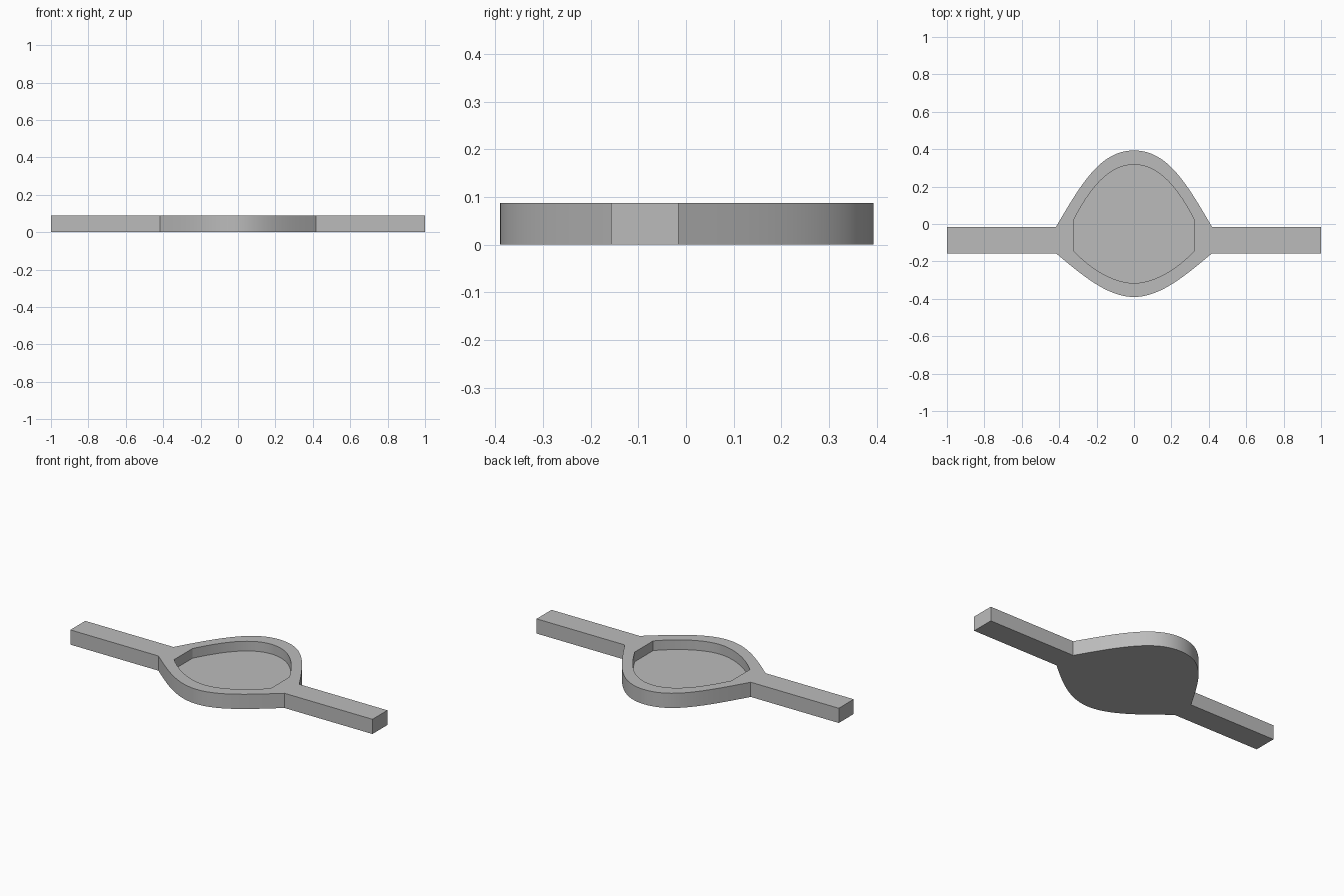
import bpy
import bmesh
from mathutils import Vector
from mathutils.geometry import interpolate_bezier

HEIGHT = 0.088
FLOOR = 0.03

if "Cube" in bpy.data.objects:
    bpy.data.objects.remove(bpy.data.objects["Cube"])

grey = bpy.data.materials.new("plain grey")
grey.use_nodes = True
colour = (0.5, 0.5, 0.5, 1)
grey.diffuse_color = colour
grey.node_tree.nodes["Principled BSDF"].inputs["Base Color"].default_value = colour


def arc(*handles):
    """Bezier arc in the plan, from the side to the centre line."""
    return interpolate_bezier(*[Vector((x, y, 0)) for x, y in handles], 20)


def mirrored(half):
    """Close a right-hand half outline (front centre to back centre)."""
    return half + [Vector((-p.x, p.y, 0)) for p in reversed(half[1:-1])]


def prism(name, outline, bottom, top):
    bm = bmesh.new()
    base = bm.faces.new([bm.verts.new((p.x, p.y, bottom)) for p in outline])
    result = bmesh.ops.extrude_face_region(bm, geom=[base])
    verts = [v for v in result["geom"] if isinstance(v, bmesh.types.BMVert)]
    bmesh.ops.translate(bm, verts=verts, vec=(0, 0, top - bottom))
    bmesh.ops.recalc_face_normals(bm, faces=bm.faces)
    mesh = bpy.data.meshes.new(name)
    bm.to_mesh(mesh)
    bm.free()
    obj = bpy.data.objects.new(name, mesh)
    bpy.context.collection.objects.link(obj)
    mesh.materials.append(grey)
    return obj


# Rounded tray and its two straight side arms, in one outline
front = arc((0.417, -0.157), (0.27, -0.28), (0.14, -0.39), (0, -0.39))
back = arc((0.417, -0.016), (0.27, 0.24), (0.17, 0.393), (0, 0.393))
arm_end = [Vector((1, -0.157, 0)), Vector((1, -0.016, 0))]
tray = prism("tray_with_arms", mirrored(front[::-1] + arm_end + back), 0, HEIGHT)

# Shallow recess cut into the top
front = arc((0.32, -0.147), (0.22, -0.25), (0.1, -0.316), (0, -0.316))
back = arc((0.32, 0.027), (0.23, 0.2), (0.13, 0.317), (0, 0.317))
cutter = prism("recess_cutter", mirrored(front[::-1] + back), FLOOR, HEIGHT + 0.1)
cutter.hide_render = True

recess = tray.modifiers.new("recess", "BOOLEAN")
recess.operation = "DIFFERENCE"
recess.solver = "EXACT"
recess.object = cutter

bpy.ops.object.select_all(action="DESELECT")
bpy.context.view_layer.objects.active = tray
tray.select_set(True)
bpy.ops.object.modifier_apply(modifier=recess.name)
bpy.data.objects.remove(cutter)

# Smooth curved walls, crisp rims and corners
bpy.ops.object.shade_smooth_by_angle(angle=0.4)
